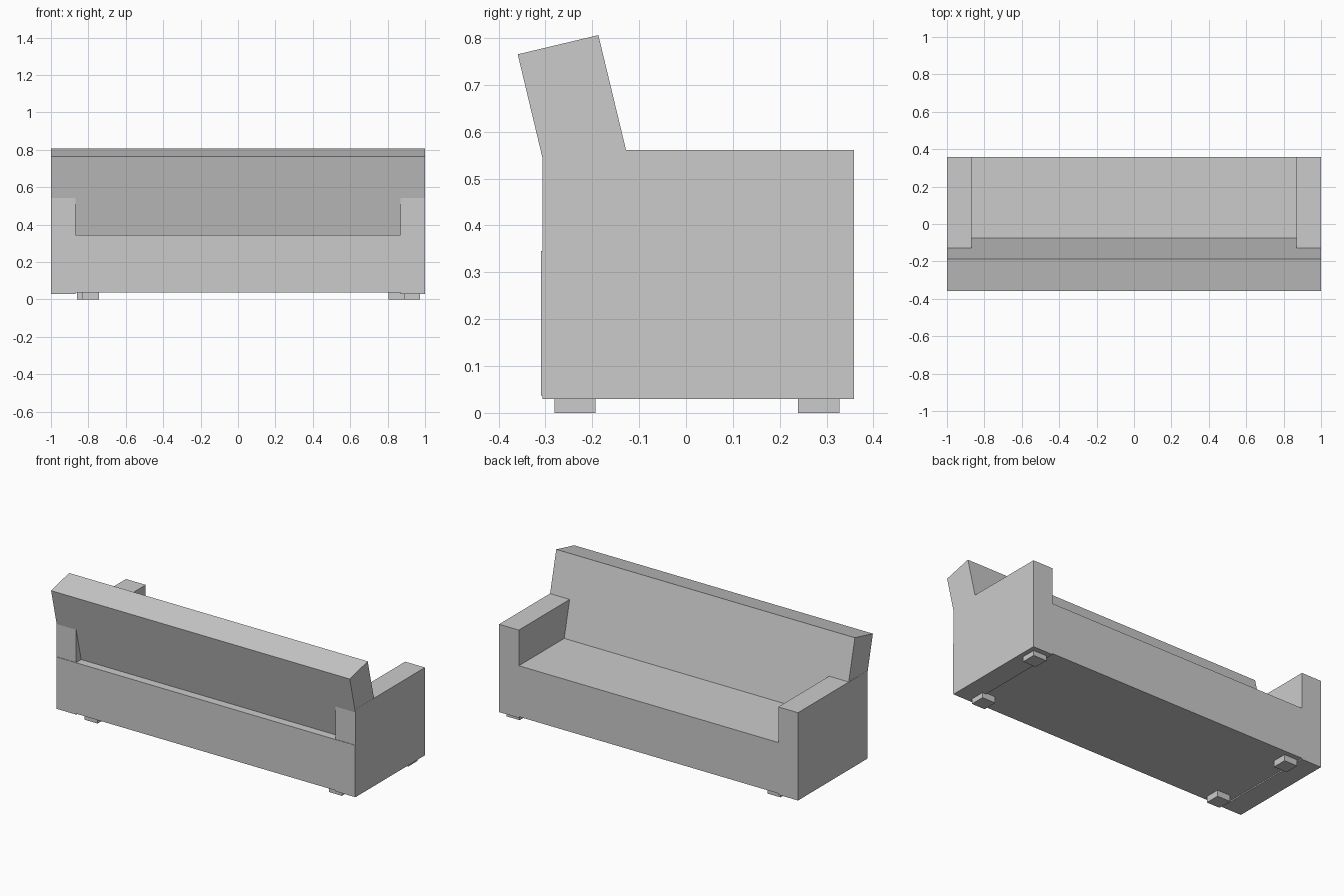
import bpy
import bmesh

if "Cube" in bpy.data.objects:
    bpy.data.objects.remove(bpy.data.objects["Cube"])


def prism(name, profile, x0, x1):
    """Extrude a (y, z) profile along x from x0 to x1."""
    bm = bmesh.new()
    face = bm.faces.new([bm.verts.new((x0, y, z)) for y, z in profile])
    out = bmesh.ops.extrude_face_region(bm, geom=[face])
    verts = [v for v in out["geom"] if isinstance(v, bmesh.types.BMVert)]
    bmesh.ops.translate(bm, verts=verts, vec=(x1 - x0, 0, 0))
    bmesh.ops.recalc_face_normals(bm, faces=bm.faces)
    mesh = bpy.data.meshes.new(name)
    bm.to_mesh(mesh)
    bm.free()
    obj = bpy.data.objects.new(name, mesh)
    bpy.context.collection.objects.link(obj)
    return obj


def box(name, x0, x1, y0, y1, z0, z1):
    return prism(name, [(y0, z0), (y1, z0), (y1, z1), (y0, z1)], x0, x1)


# Seat block running the full width
box("seat", -0.999, 0.999, -0.309, 0.357, 0.037, 0.345)

# Armrests, slightly proud of the seat block
box("left_arm", -1.0, -0.868, -0.306, 0.358, 0.03, 0.561)
box("right_arm", 0.868, 1.0, -0.306, 0.358, 0.03, 0.561)

# Leaning backrest slab, its foot sunk into the seat
prism("backrest",
      [(-0.248, 0.300), (-0.075, 0.341), (-0.187, 0.806), (-0.359, 0.765)],
      -0.999, 0.999)
# Foot wedge where the slab meets the seat
prism("backrest_foot",
      [(-0.248, 0.300), (-0.066, 0.300), (-0.0755, 0.342)], -0.999, 0.999)

# Short block legs, unevenly spaced: (x centre, y centre)
legs = {
    "front_right_leg": (0.928, 0.283),
    "back_right_leg": (0.848, -0.237),
    "front_left_leg": (-0.817, 0.283),
    "back_left_leg": (-0.787, -0.237),
}
for name, (x, y) in legs.items():
    box(name, x - 0.044, x + 0.044, y - 0.044, y + 0.044, 0.0, 0.04)
